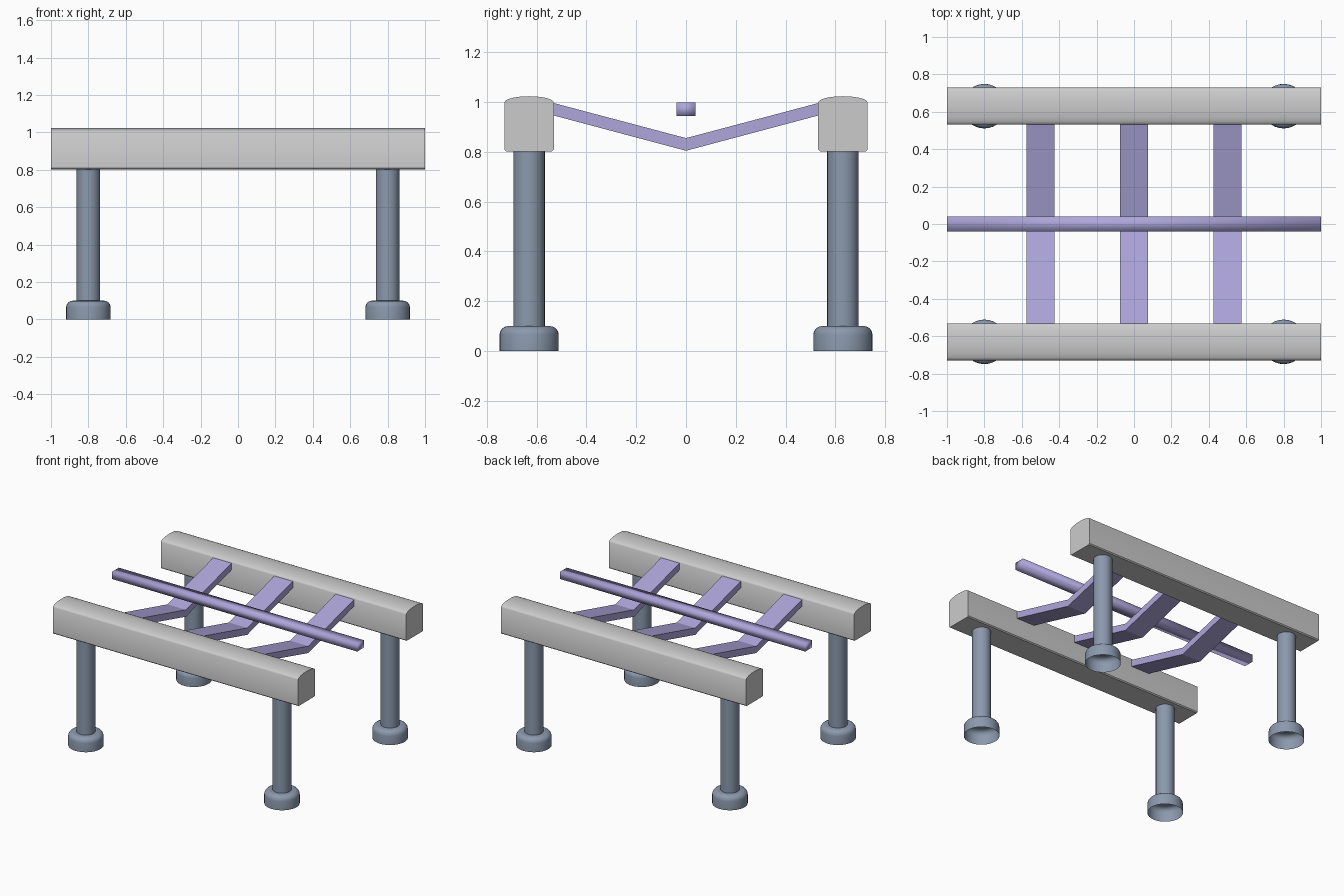
import bpy, bmesh, math

if "Cube" in bpy.data.objects:
    bpy.data.objects.remove(bpy.data.objects["Cube"])


def material(name, rgb):
    m = bpy.data.materials.new(name)
    m.diffuse_color = (*rgb, 1)
    m.use_nodes = True
    m.node_tree.nodes["Principled BSDF"].inputs["Base Color"].default_value = m.diffuse_color
    return m


GREY = material("light_grey", (0.60, 0.60, 0.60))
LILAC = material("lilac", (0.42, 0.38, 0.71))
STEEL = material("blue_grey_steel", (0.26, 0.32, 0.42))


def finish(name, bm, mat, angle=None):
    bmesh.ops.recalc_face_normals(bm, faces=bm.faces)
    me = bpy.data.meshes.new(name)
    bm.to_mesh(me)
    bm.free()
    me.materials.append(mat)
    ob = bpy.data.objects.new(name, me)
    bpy.context.collection.objects.link(ob)
    if angle is not None:
        bpy.ops.object.select_all(action='DESELECT')
        ob.select_set(True)
        bpy.context.view_layer.objects.active = ob
        bpy.ops.object.shade_smooth_by_angle(angle=math.radians(angle))
    return ob


def extrude_x(name, profile, x0, x1, mat, angle=None):
    """Solid made by sweeping a (y, z) profile along x."""
    bm = bmesh.new()
    face = bm.faces.new([bm.verts.new((x0, y, z)) for y, z in profile])
    out = bmesh.ops.extrude_face_region(bm, geom=[face], use_keep_orig=True)
    moved = [v for v in out["geom"] if isinstance(v, bmesh.types.BMVert)]
    bmesh.ops.translate(bm, verts=moved, vec=(x1 - x0, 0, 0))
    return finish(name, bm, mat, angle)


def lathe(name, profile, x, y, mat, sides=32):
    """Open shell made by turning an (r, z) profile about a vertical axis."""
    bm = bmesh.new()
    rings = []
    for r, z in profile:
        rings.append([bm.verts.new((x + r * math.cos(2 * math.pi * i / sides),
                                    y + r * math.sin(2 * math.pi * i / sides), z))
                      for i in range(sides)])
    for a, b in zip(rings, rings[1:]):
        for i in range(sides):
            j = (i + 1) % sides
            bm.faces.new((a[i], a[j], b[j], b[i]))
    # an open shell: orient the walls outward explicitly
    return finish(name, bm, mat, 35)


RAIL_Y, LEG_X = 0.63, 0.80

# side rails: crowned top, small bevel along the bottom
half = [(0.092, 0.802), (0.099, 0.809), (0.099, 0.998), (0.094, 1.006),
        (0.082, 1.012), (0.06, 1.018), (0.03, 1.022)]
section = half + [(0, 1.023)] + [(-y, z) for y, z in reversed(half)]
for side, s in (("front", -1), ("back", 1)):
    extrude_x(side + "_rail", [(s * RAIL_Y + y, z) for y, z in section],
              -1, 1, GREY, 35)

# legs with cup feet, hollow underneath
foot = [(0.119, 0.0), (0.119, 0.065)]
foot += [(0.084 + 0.035 * math.cos(a), 0.065 + 0.035 * math.sin(a))
         for a in (math.pi / 8 * k for k in range(1, 5))]
foot += [(0.063, 0.10), (0.063, 0.81)]
for side, sy in (("front", -1), ("back", 1)):
    for hand, sx in (("left", -1), ("right", 1)):
        lathe(f"{side}_{hand}_leg", foot, sx * LEG_X, sy * RAIL_Y, STEEL)

# V-shaped cross slats between the rails
vee = [(-0.54, 0.998), (0, 0.855), (0.54, 0.998),
       (0.54, 0.948), (0, 0.804), (-0.54, 0.948)]
for i, x in enumerate((-0.5, 0, 0.5)):
    extrude_x(f"cross_slat_{i + 1}", vee, x - 0.075, x + 0.075, LILAC)

# centre bar running lengthwise above the slats
extrude_x("centre_bar", [(-0.039, 0.943), (0.039, 0.943),
                         (0.039, 0.997), (-0.039, 0.997)], -1, 1, LILAC, 180)
